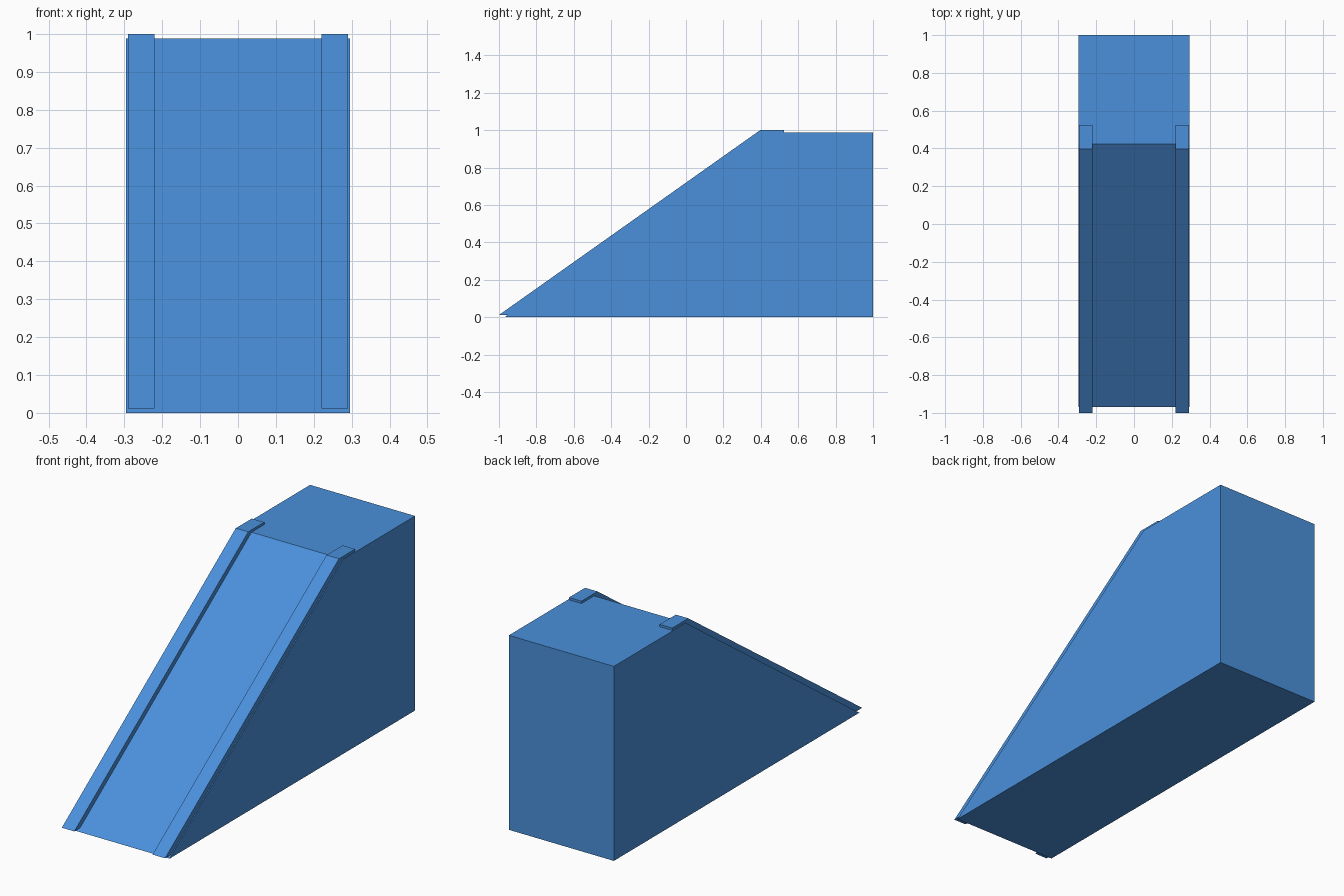
import bpy
import bmesh

default = bpy.data.objects.get("Cube")
if default:
    bpy.data.objects.remove(default, do_unlink=True)

blue = bpy.data.materials.new("blue")
blue.use_nodes = True
colour = (0.07, 0.28, 0.71, 1)
blue.diffuse_color = colour
blue.node_tree.nodes["Principled BSDF"].inputs["Base Color"].default_value = colour


def extrude_profile(name, profile, x0, x1):
    """Extrude a closed (y, z) side profile from x0 to x1."""
    bm = bmesh.new()
    face = bm.faces.new([bm.verts.new((x0, y, z)) for y, z in profile])
    result = bmesh.ops.extrude_face_region(bm, geom=[face])
    moved = [v for v in result["geom"] if isinstance(v, bmesh.types.BMVert)]
    bmesh.ops.translate(bm, verts=moved, vec=(x1 - x0, 0, 0))
    bmesh.ops.recalc_face_normals(bm, faces=bm.faces)
    mesh = bpy.data.meshes.new(name)
    bm.to_mesh(mesh)
    bm.free()
    mesh.materials.append(blue)
    obj = bpy.data.objects.new(name, mesh)
    bpy.context.collection.objects.link(obj)
    return obj


# Solid ramp body with a flat deck at the back
deck = 0.988
extrude_profile("ramp_body", [(-0.97, 0), (1, 0), (1, deck), (0.423, deck)], -0.295, 0.295)

# Thin raised side rails that follow the slope and fold onto the deck
rail = [(-1, 0.012), (-0.953, 0.012), (0.423, deck), (0.525, deck), (0.525, 1), (0.396, 1)]
for name, side in (("left_rail", 1), ("right_rail", -1)):
    extrude_profile(name, rail, side * 0.22, side * 0.29)
